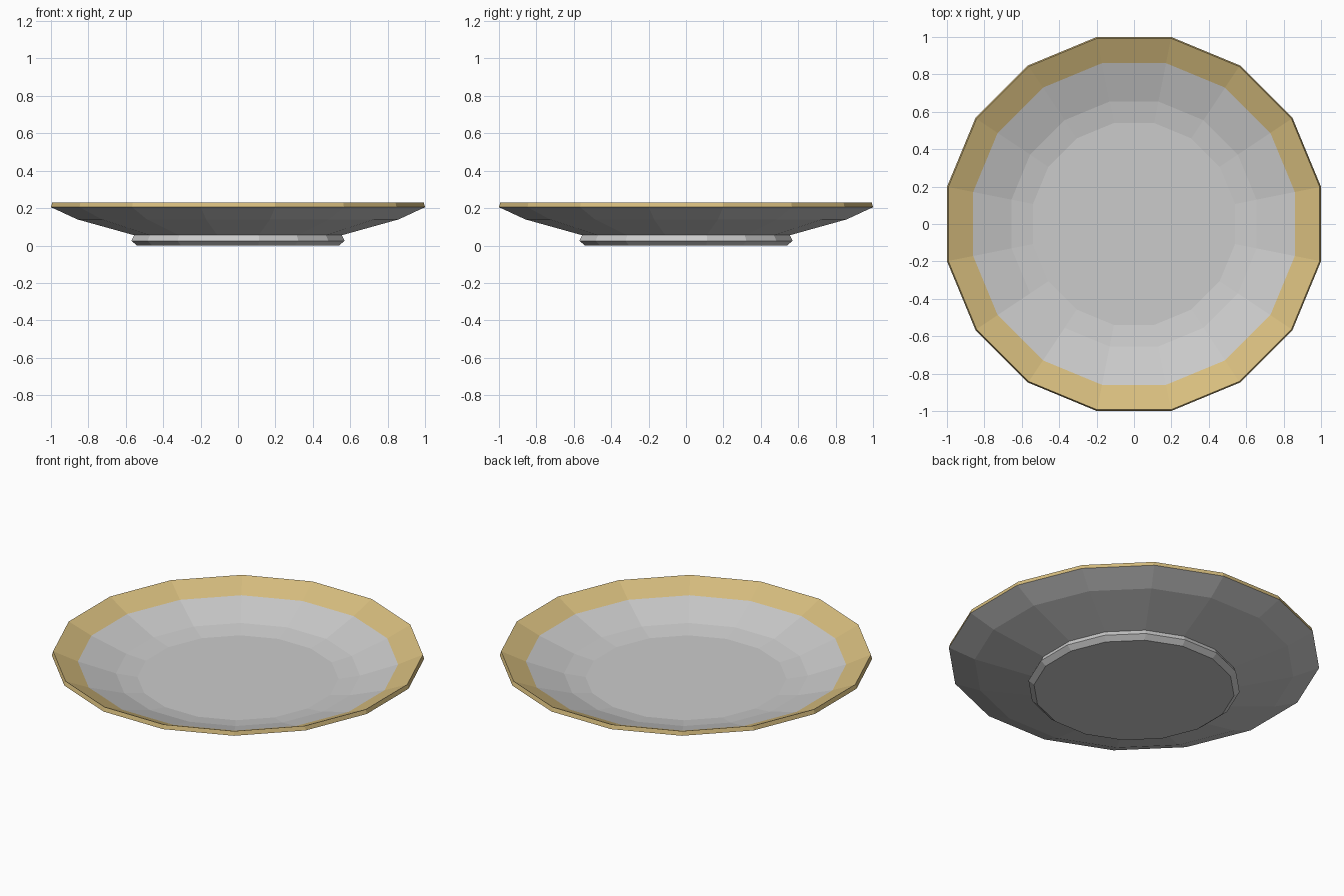
import bpy, bmesh, math

if "Cube" in bpy.data.objects:
    bpy.data.objects.remove(bpy.data.objects["Cube"])

SIDES = 16
APOTHEM = math.cos(math.pi / SIDES)

# Profile from underside centre, over the rim, to the inner floor: (flat radius, z)
PROFILE = [(0.54, 0.0), (0.57, 0.025), (0.555, 0.055), (0.86, 0.14),
           (1.0, 0.205), (0.993, 0.23), (0.86, 0.17), (0.655, 0.10), (0.54, 0.08)]
GOLD_BANDS = {4, 5}


def material(name, color):
    m = bpy.data.materials.new(name)
    m.diffuse_color = (*color, 1)
    m.use_nodes = True
    m.node_tree.nodes["Principled BSDF"].inputs["Base Color"].default_value = m.diffuse_color
    return m


# Plate turned as one closed faceted body
bm = bmesh.new()
rings = []
for radius, z in PROFILE:
    r = radius / APOTHEM
    ring = []
    for i in range(SIDES):
        a = 2 * math.pi * (i + 0.5) / SIDES
        ring.append(bm.verts.new((r * math.cos(a), r * math.sin(a), z)))
    rings.append(ring)

for band, (lower, upper) in enumerate(zip(rings, rings[1:])):
    for i in range(SIDES):
        j = (i + 1) % SIDES
        face = bm.faces.new((lower[i], lower[j], upper[j], upper[i]))
        face.material_index = int(band in GOLD_BANDS)

# Foot underside and inner floor
bm.faces.new(rings[0][::-1])
bm.faces.new(rings[-1])
bmesh.ops.recalc_face_normals(bm, faces=bm.faces[:])

mesh = bpy.data.meshes.new("plate")
bm.to_mesh(mesh)
bm.free()
mesh.materials.append(material("glaze", (0.8, 0.8, 0.78)))
mesh.materials.append(material("gold_rim", (0.68, 0.51, 0.21)))
plate = bpy.data.objects.new("plate", mesh)
bpy.context.collection.objects.link(plate)
